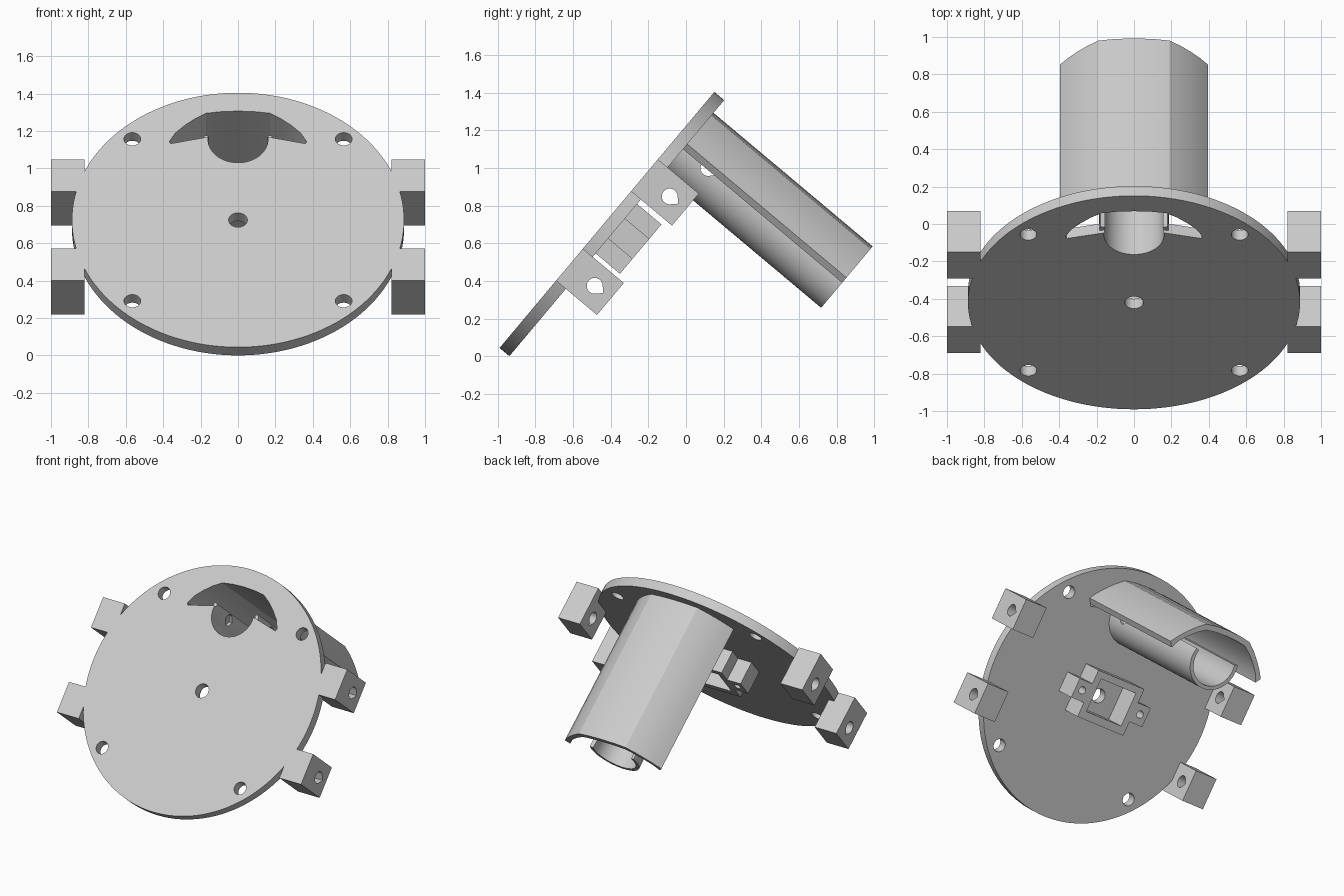
import bpy, bmesh
from math import sin, cos, pi, radians
from mathutils import Matrix

cube = bpy.data.objects.get("Cube")
if cube:
    bpy.data.objects.remove(cube)

# One grey plastic for everything
grey = bpy.data.materials.new("grey_plastic")
grey.use_nodes = True
grey.diffuse_color = (0.6, 0.6, 0.6, 1)
grey.node_tree.nodes["Principled BSDF"].inputs["Base Color"].default_value = (0.6, 0.6, 0.6, 1)

# Parts are built flat (front face at z = 0, back towards -z), then tilted
TILT = Matrix.Translation((0, -0.42, 0.724)) @ Matrix.Rotation(radians(50), 4, 'X')
THICK = 0.068
TUBE_Y = 0.56
TUBE_END = -1.172


def prism(name, points, start, end, axis='z'):
    """Extrude a 2D outline along local z (points are x, y) or x (points are y, z)."""
    place = (lambda p, d: (p[0], p[1], d)) if axis == 'z' else (lambda p, d: (d, p[0], p[1]))
    bm = bmesh.new()
    low = [bm.verts.new(place(p, start)) for p in points]
    high = [bm.verts.new(place(p, end)) for p in points]
    bm.faces.new(low)
    bm.faces.new(high)
    for i in range(len(points)):
        j = (i + 1) % len(points)
        bm.faces.new((low[i], low[j], high[j], high[i]))
    bmesh.ops.recalc_face_normals(bm, faces=bm.faces)
    mesh = bpy.data.meshes.new(name)
    bm.to_mesh(mesh)
    bm.free()
    mesh.materials.append(grey)
    obj = bpy.data.objects.new(name, mesh)
    bpy.context.collection.objects.link(obj)
    obj.matrix_world = TILT
    return obj


def arc(cx, cy, r, a0=0, a1=360, n=32):
    return [(cx + r * cos(radians(a0 + (a1 - a0) * i / n)),
             cy + r * sin(radians(a0 + (a1 - a0) * i / n))) for i in range(n + 1)]


def circle(cx, cy, r, n=32):
    return arc(cx, cy, r, n=n)[:-1]


def rect(x0, x1, y0, y1):
    return [(x0, y0), (x1, y0), (x1, y1), (x0, y1)]


def teardrop(cy, cz, r):
    return arc(cy, cz, r, -45, 225, 24) + [(cy, cz - r * 2 ** 0.5)]


def activate(obj):
    bpy.ops.object.select_all(action='DESELECT')
    obj.select_set(True)
    bpy.context.view_layer.objects.active = obj


def boolean(obj, tool, operation='DIFFERENCE'):
    mod = obj.modifiers.new("boolean", 'BOOLEAN')
    mod.operation, mod.solver, mod.object = operation, 'EXACT', tool
    activate(obj)
    bpy.ops.object.modifier_apply(modifier=mod.name)
    bpy.data.objects.remove(tool)


def finish(obj):
    activate(obj)
    bpy.ops.object.shade_smooth_by_angle(angle=radians(20))


def mirrored(half):
    """Complete a right-hand outline with its mirror image."""
    return half + [(-x, y) for x, y in reversed(half) if x > 0]


# Round base plate with centre and screw holes
plate = prism("base_plate", circle(0, 0, 0.888, 128), -THICK, 0)
holes = [(0, 0, 0.05)] + [(sx * 0.565, sy * 0.565, 0.045) for sx in (-1, 1) for sy in (-1, 1)]
for x, y, r in holes:
    boolean(plate, prism("cutter", circle(x, y, r), -0.2, 0.1))

# Arched mouth opening into the tube
inner = [(0, 0.76), (0.09, 0.756), (0.17, 0.745), (0.23, 0.707), (0.285, 0.66), (0.335, 0.607), (0.367, 0.548)]
mouth = inner + [(0.36, 0.533), (0.159, 0.58)]
under = arc(0, TUBE_Y, 0.16, 0, -180, 32)
mouth += under + [(-x, y) for x, y in reversed(mouth) if x > 0]
boolean(plate, prism("cutter", mouth, -0.2, 0.1))
finish(plate)

# Side brackets with teardrop holes
for side, sx in (("left", 1), ("right", -1)):
    for level, y in (("upper", 0.31), ("lower", -0.31)):
        bracket = prism(f"{level}_{side}_bracket", rect(y - 0.111, y + 0.111, -0.284, 0),
                        sx * 0.822, sx, 'x')
        boolean(bracket, prism("cutter", teardrop(y, -0.175, 0.042), sx * 0.7, sx * 1.1, 'x'))
        finish(bracket)

# Socket frame with two screw tabs on the back
socket = prism("socket_frame", rect(-0.2, 0.2, -0.175, 0.168), -0.237, -THICK + 0.01)
boolean(socket, prism("cutter", rect(-0.152, 0.152, -0.12, 0.12), -0.4, 0.1))
finish(socket)
for side, sx in (("left", 1), ("right", -1)):
    tab = prism(f"{side}_socket_tab", rect(*sorted((sx * 0.19, sx * 0.31)), -0.072, 0.068),
                -0.237, -THICK + 0.01)
    boolean(tab, prism("cutter", circle(sx * 0.253, 0, 0.026, 20), -0.4, -THICK))
    finish(tab)

# Open-topped guide tube with cross hole
trough = arc(0, TUBE_Y, 0.186, 15, -195, 48) + arc(0, TUBE_Y, 0.16, -195, 15, 48)
tube = prism("guide_tube", trough, TUBE_END, -0.02)
boolean(tube, prism("cutter", teardrop(TUBE_Y - 0.005, -0.235, 0.04), -0.3, 0.3, 'x'))
finish(tube)

# Arched cover above the tube
outer = [(0, 0.80), (0.1, 0.796), (0.19, 0.782), (0.25, 0.738), (0.305, 0.688), (0.355, 0.635), (0.395, 0.583)]
right_edge = outer + inner[::-1]
left_edge = [(-x, y) for x, y in inner[1:]] + [(-x, y) for x, y in outer[:0:-1]]
cover = prism("arched_cover", right_edge + left_edge, TUBE_END, -0.02)
finish(cover)
